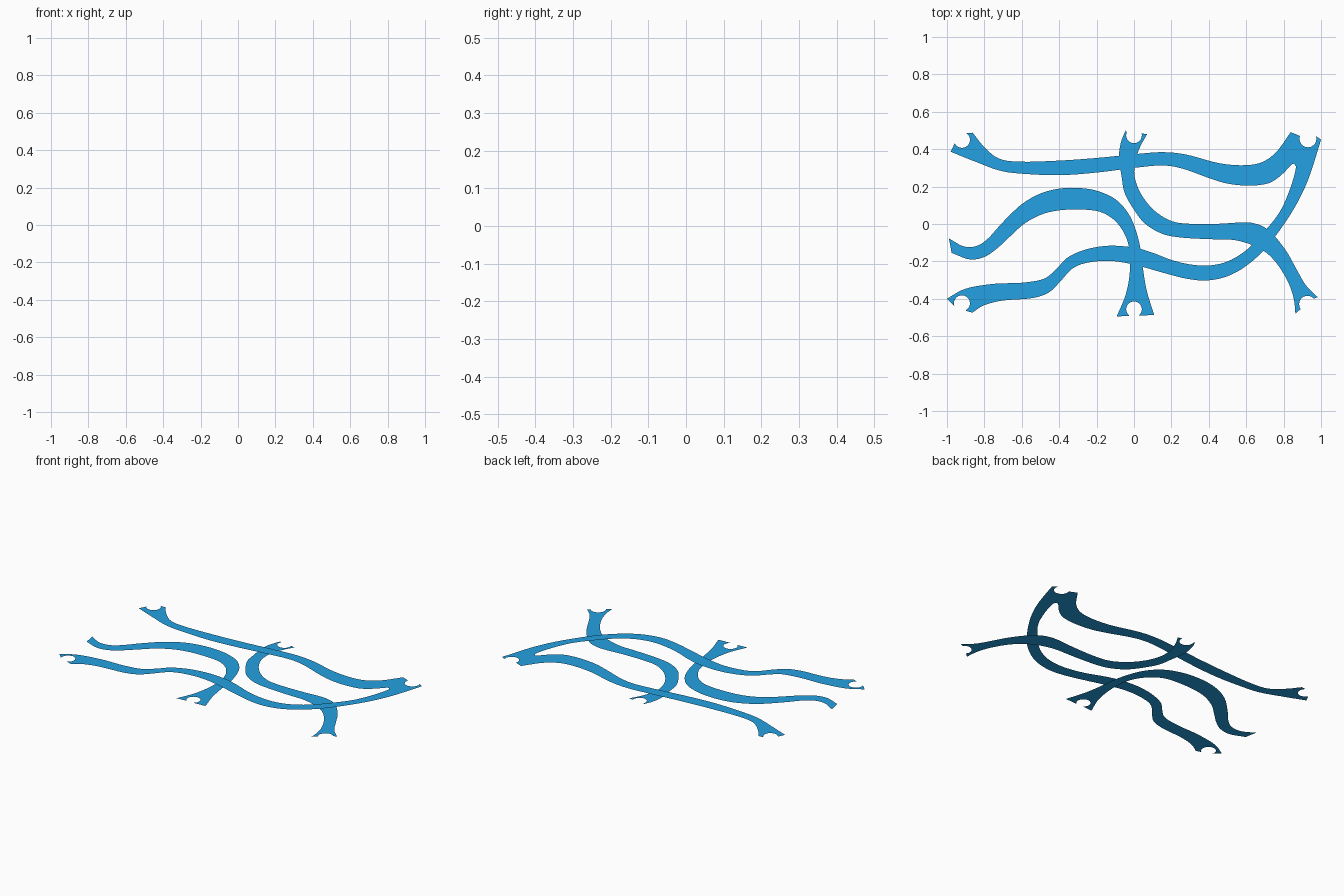
import bpy, bmesh
from math import cos, sin, radians
from mathutils import Vector

mat = bpy.data.materials.new("blue")
mat.diffuse_color = (0.018, 0.355, 0.76, 1)
SHIFT_Y = -0.004  # centres the sheet on y = 0


def smooth(pts, n=5):
    """Catmull-Rom curve through the edge points."""
    p = [Vector(q) for q in pts]
    p = [2 * p[0] - p[1]] + p + [2 * p[-1] - p[-2]]
    out = []
    for a, b, c, d in zip(p, p[1:], p[2:], p[3:]):
        for i in range(n):
            t = i / n
            out.append(0.5 * (2 * b + (c - a) * t + (2 * a - 5 * b + 4 * c - d) * t ** 2
                              + (3 * b - a - 3 * c + d) * t ** 3))
    return out + [p[-2]]


def notch(cx, cy, r, a0, a1, n=16):
    """Round bite at a forked ribbon end."""
    angles = [radians(a0 + (a1 - a0) * i / n) for i in range(n + 1)]
    return [Vector((cx + r * cos(a), cy + r * sin(a))) for a in angles]


def flat_part(name, z, *segments):
    """Filled flat sheet at height z from joined outline segments."""
    bm = bmesh.new()
    face = bm.faces.new([bm.verts.new((p.x, p.y + SHIFT_Y, z)) for s in segments for p in s])
    face.normal_update()
    if face.normal.z < 0:
        face.normal_flip()
    bmesh.ops.triangulate(bm, faces=[face])
    me = bpy.data.meshes.new(name)
    bm.to_mesh(me)
    bm.free()
    me.materials.append(mat)
    bpy.context.collection.objects.link(bpy.data.objects.new(name, me))


# Long outer ribbon, lying just over the others: upper and lower band meet in the right fork
upper_top = [(-.862, .492), (-.80, .415), (-.72, .353), (-.6, .337), (-.4, .343), (-.2, .357),
             (0, .377), (.15, .388), (.28, .375), (.45, .33), (.58, .318), (.68, .333),
             (.76, .388), (.838, .495)]
lower_bottom = [(1, .455), (.94, .265), (.88, .13), (.8, 0), (.7, -.13), (.6, -.22), (.5, -.275),
                (.39, -.298), (.28, -.288), (.15, -.255), (0, -.213), (-.13, -.193),
                (-.25, -.203), (-.33, -.235), (-.4, -.31), (-.46, -.365), (-.55, -.393),
                (-.7, -.405), (-.8, -.43), (-.865, -.47)]
lower_top = [(-1, -.395), (-.9, -.342), (-.75, -.316), (-.6, -.31), (-.48, -.288), (-.41, -.23),
             (-.35, -.172), (-.25, -.13), (-.13, -.112), (0, -.122), (.1, -.15), (.2, -.188),
             (.3, -.212), (.4, -.218), (.5, -.196), (.6, -.136), (.7, -.033), (.78, .07),
             (.83, .18), (.86, .275), (.866, .312)]
upper_bottom = [(.855, .327), (.838, .318), (.8, .277), (.75, .237), (.7, .217), (.61, .209),
                (.5, .22), (.4, .25), (.26, .3), (.15, .317), (0, .304), (-.2, .279),
                (-.4, .265), (-.6, .273), (-.72, .29), (-.85, .338), (-.98, .39)]
flat_part("outer_ribbon", 0.008, smooth(upper_top), notch(.93, .459, .045, 160, 380),
          smooth(lower_bottom), notch(-.92, -.42, .043, -65, 200), smooth(lower_top),
          smooth(upper_bottom), [Vector((-.962, .429))], notch(-.92, .454, .043, 205, 415))

# Left ribbon: wave from the left, bending down to the bottom fork
left_outer = [(-.99, -.073), (-.91, -.116), (-.84, -.113), (-.78, -.073), (-.7, .015), (-.6, .11),
              (-.5, .167), (-.4, .193), (-.3, .197), (-.2, .182), (-.1, .137), (-.03, .06),
              (.01, -.03), (.035, -.13), (.05, -.25), (.07, -.36), (.108, -.482)]
left_inner = [(-.093, -.491), (-.05, -.39), (-.028, -.3), (-.02, -.2), (-.027, -.12), (-.05, -.05),
              (-.1, .02), (-.17, .065), (-.25, .08), (-.37, .08), (-.48, .06), (-.58, .01),
              (-.66, -.06), (-.73, -.125), (-.8, -.172), (-.88, -.185), (-.975, -.15)]
flat_part("left_ribbon", 0, smooth(left_outer), notch(0, -.452, .042, -55, 235),
          smooth(left_inner))

# Right ribbon: from the top fork, bending right and down to the corner fork
right_upper = [(.07, .484), (.03, .41), (.005, .33), (.005, .25), (.04, .16), (.11, .075), (.2, .02),
               (.3, .005), (.45, .005), (.58, .013), (.64, .008), (.7, -.015), (.76, -.07),
               (.82, -.15), (.87, -.24), (.92, -.325), (.982, -.387)]
right_lower = [(.863, -.475), (.855, -.4), (.83, -.32), (.78, -.23), (.72, -.16), (.66, -.122),
               (.6, -.097), (.52, -.08), (.4, -.077), (.25, -.068), (.15, -.048), (.06, .005),
               (0, .08), (-.05, .17), (-.065, .25), (-.08, .36), (-.07, .44), (-.045, .504)]
flat_part("right_ribbon", 0, smooth(right_upper), notch(.928, -.425, .045, 42, 215),
          smooth(right_lower), notch(0, .478, .042, 155, 375))
